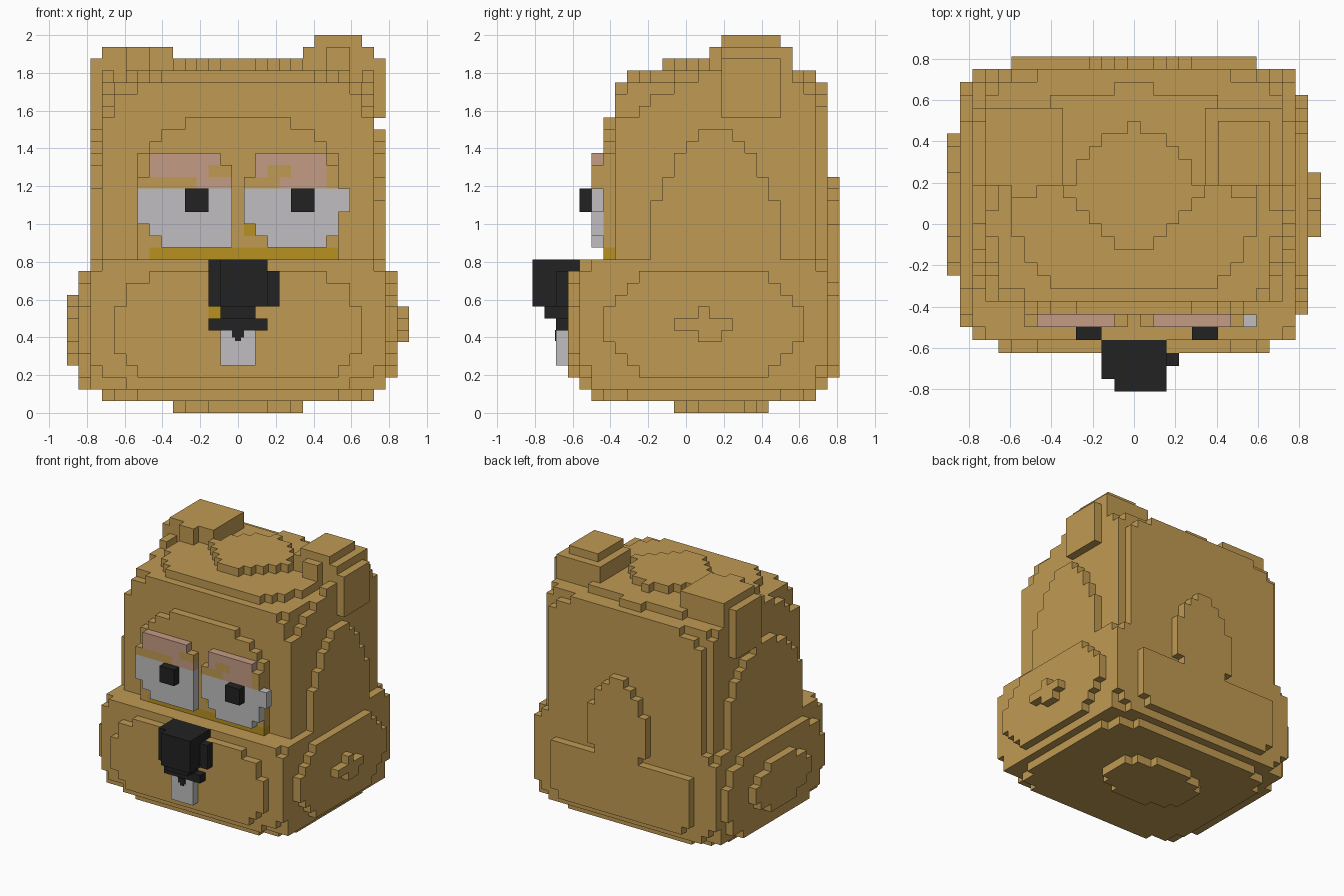
import bpy, bmesh

if "Cube" in bpy.data.objects:
    bpy.data.objects.remove(bpy.data.objects["Cube"], do_unlink=True)

U = 0.0625                      # size of one block
OFFSET = (14.5, 13.0, 0.0)      # block coordinates of the model's origin


def srgb(*rgb):
    return tuple(((c / 255 + 0.055) / 1.055) ** 2.4 if c > 10 else c / 255 / 12.92 for c in rgb) + (1.0,)


def material(name, *rgb):
    m = bpy.data.materials.new(name)
    m.use_nodes = True
    m.diffuse_color = srgb(*rgb)
    bsdf = m.node_tree.nodes["Principled BSDF"]
    bsdf.inputs["Base Color"].default_value = srgb(*rgb)
    bsdf.inputs["Roughness"].default_value = 0.9
    return m


TAN = material("tan fur", 192, 155, 83)
WHITE = material("off white", 192, 190, 192)
BLACK = material("black", 34, 34, 34)
PINK = material("eyelid pink", 196, 156, 133)
GOLD = material("dark gold", 184, 145, 32)


def box(x0, x1, y0, y1, z0, z1):
    return {(x, y, z) for x in range(x0, x1) for y in range(y0, y1) for z in range(z0, z1)}


def plate(axis, a, b, *rects):
    """Blocks from a to b along an axis, covering (u0, u1, v0, v1) rectangles."""
    cells = set()
    for u0, u1, v0, v1 in rects:
        span = [(u0, u1), (v0, v1)]
        span.insert("xyz".index(axis), (a, b))
        cells |= box(*span[0], *span[1], *span[2])
    return cells


def stepped(u0, u1, v0, v1, low=(), high=()):
    """Rectangle with stair corners: insets per row from the low and high v edge."""
    rows = [(u0, u1, v0 + len(low), v1 - len(high))]
    rows += [(u0 + d, u1 - d, v0 + n, v0 + n + 1) for n, d in enumerate(low)]
    rows += [(u0 + d, u1 - d, v1 - n - 1, v1 - n) for n, d in enumerate(high)]
    return rows


def build(name, mat, cells):
    """Skin the outside of a set of blocks and merge the flat areas."""
    bm = bmesh.new()
    verts = {}

    def vert(p):
        if p not in verts:
            verts[p] = bm.verts.new([(c - o) * U for c, o in zip(p, OFFSET)])
        return verts[p]

    for cell in sorted(cells):
        for ax in range(3):
            for side in (0, 1):
                near = list(cell)
                near[ax] += 2 * side - 1
                if tuple(near) in cells:
                    continue
                ring = []
                for du, dv in ((0, 0), (1, 0), (1, 1), (0, 1)):
                    p = list(cell)
                    p[ax] += side
                    p[(ax + 1) % 3] += du
                    p[(ax + 2) % 3] += dv
                    ring.append(vert(tuple(p)))
                bm.faces.new(ring if side else ring[::-1])
    bmesh.ops.dissolve_limit(bm, angle_limit=0.01, verts=bm.verts[:], edges=bm.edges[:])
    finish(name, mat, bm)


def finish(name, mat, bm):
    mesh = bpy.data.meshes.new(name)
    bm.to_mesh(mesh)
    bm.free()
    mesh.materials.append(mat)
    bpy.context.collection.objects.link(bpy.data.objects.new(name, mesh))


def thin(name, mat, x0, x1, z0, z1, y):
    """Painted detail: a plate just in front of block plane y."""
    bm = bmesh.new()
    bmesh.ops.create_cube(bm, size=1)
    for v in bm.verts:
        v.co.x = ((x0 if v.co.x < 0 else x1) - OFFSET[0]) * U
        v.co.z = (z0 if v.co.z < 0 else z1) * U
        v.co.y = (y - OFFSET[1]) * U + (-0.005 if v.co.y < 0 else 0.002)
    finish(name, mat, bm)


# Lower head: broad cheeks with rounded plates on every side
cheeks = box(2, 27, 5, 24, 2, 13)
cheeks |= plate("y", 4, 5, *stepped(2, 27, 2, 13, (3, 1), (1,)))
cheeks |= plate("y", 3, 4, *stepped(4, 25, 3, 12, (2, 1), (3, 1, 1)))
cheeks |= plate("y", 24, 25, *stepped(2, 27, 2, 13, (2, 1), (1,)))
cheeks |= plate("z", 1, 2, *stepped(3, 26, 5, 24, (3, 1, 1), (3, 1, 1)))
cheeks |= plate("z", 0, 1, *stepped(9, 20, 12, 20, (3, 1), (3, 1)))
cheeks |= plate("x", 1, 2, *stepped(5, 24, 2, 12, (3, 1, 1), (3, 1, 1)))
cheeks |= plate("x", 0, 1, *stepped(9, 20, 4, 10, (3, 1), (3, 1)))
cheeks |= plate("x", 27, 28, *stepped(6, 23, 3, 12, (3, 2, 1), (3, 2, 1)))
cheeks |= plate("x", 28, 29, (14, 16, 6, 7), (12, 17, 7, 8), (14, 15, 8, 9))

# Upper head with stepped edges
head = box(4, 25, 8, 24, 13, 28)
head |= plate("y", 7, 8, (3, 26, 13, 25), (4, 25, 25, 27), (6, 24, 27, 28))
head |= plate("y", 24, 25, *stepped(4, 25, 13, 28, (), (3, 1)))
for side in (3, 25):
    head |= plate("x", side, side + 1, (7, 24, 13, 24), (8, 24, 24, 25), (9, 24, 25, 26),
                  (10, 24, 26, 27), (12, 23, 27, 28), (14, 22, 28, 29))
# Side arches
head |= plate("x", 26, 27, *stepped(10, 21, 13, 24, (), (4, 3, 2, 2, 1, 1)))
head |= plate("x", 2, 3, *stepped(8, 22, 13, 24, (), (5, 3, 2, 1, 1)))
# Crown layers
head |= plate("z", 28, 29, *stepped(5, 24, 8, 22, (3, 2, 1, 1)), (8, 21, 22, 23), (13, 16, 23, 24))
head |= plate("z", 29, 30, *stepped(9, 20, 11, 21, (4, 3, 2, 1), (5, 3, 2, 1, 1)))
# Back plate: low band with an arch rising in the middle
head |= plate("y", 25, 26, *stepped(5, 24, 3, 10, (1,)), *stepped(11, 19, 11, 20, (), (3, 2, 1, 1)),
              (12, 18, 10, 11))
build("head", TAN, head | cheeks)

# Ears
build("right_ear", TAN, box(3, 9, 16, 22, 28, 31) | box(5, 7, 15, 16, 28, 31)
      | box(2, 3, 16, 21, 24, 30))
build("left_ear", TAN, box(20, 26, 16, 22, 28, 31) | box(21, 25, 16, 21, 31, 32)
      | box(22, 24, 15, 16, 28, 31) | box(26, 27, 16, 21, 25, 30))

# Brow plate and gold strip under the eyes
build("brow_plate", TAN, plate("y", 6, 7, (6, 23, 14, 21), (6, 23, 21, 22), (7, 22, 22, 23),
                               (8, 21, 23, 24), (10, 19, 24, 25), (6, 7, 13, 14)))
build("under_eye_strip", GOLD, box(7, 23, 6, 7, 13, 14))
thin("eye_corner", GOLD, 15, 16, 15, 16, 6)

# Eyes, lids and pupils
build("right_eye", WHITE, plate("y", 5, 6, (8, 14, 14, 15), (7, 14, 15, 16), (6, 14, 16, 19)))
build("left_eye", WHITE, plate("y", 5, 6, (17, 22, 14, 15), (16, 23, 15, 16), (15, 23, 16, 17),
                               (15, 24, 17, 19)))
build("right_eyelid", PINK, plate("y", 5, 6, (11, 14, 19, 20), (7, 12, 20, 21), (7, 13, 21, 22)))
build("right_lid_fold", TAN, plate("y", 5, 6, (6, 11, 19, 20), (12, 14, 20, 21)))
build("left_eyelid", PINK, plate("y", 5, 6, (18, 22, 19, 20), (16, 17, 20, 21), (19, 22, 20, 21),
                                 (16, 22, 21, 22)))
build("left_lid_fold", TAN, plate("y", 5, 6, (15, 18, 19, 20), (22, 23, 19, 21), (17, 19, 20, 21)))
for name, x in (("right_pupil", 10), ("left_pupil", 19)):
    build(name, BLACK, box(x, x + 2, 4, 5, 17, 19))

# Nose, mouth and teeth
nose = box(12, 17, 1, 3, 9, 13) | box(13, 17, 0, 1, 9, 13) | box(17, 18, 2, 3, 9, 12)
nose |= box(12, 17, 3, 4, 12, 13) | box(13, 16, 1, 3, 8, 9) | box(12, 17, 2, 3, 7, 8)
build("nose", BLACK, nose)
build("teeth", WHITE, box(13, 16, 2, 3, 4, 7))
thin("lip_drop", BLACK, 14, 15, 6.4, 7, 2)
thin("lip_drop_tip", BLACK, 14.25, 14.75, 6.1, 6.4, 2)
thin("mouth_corner", GOLD, 12, 13, 8, 9, 3)
